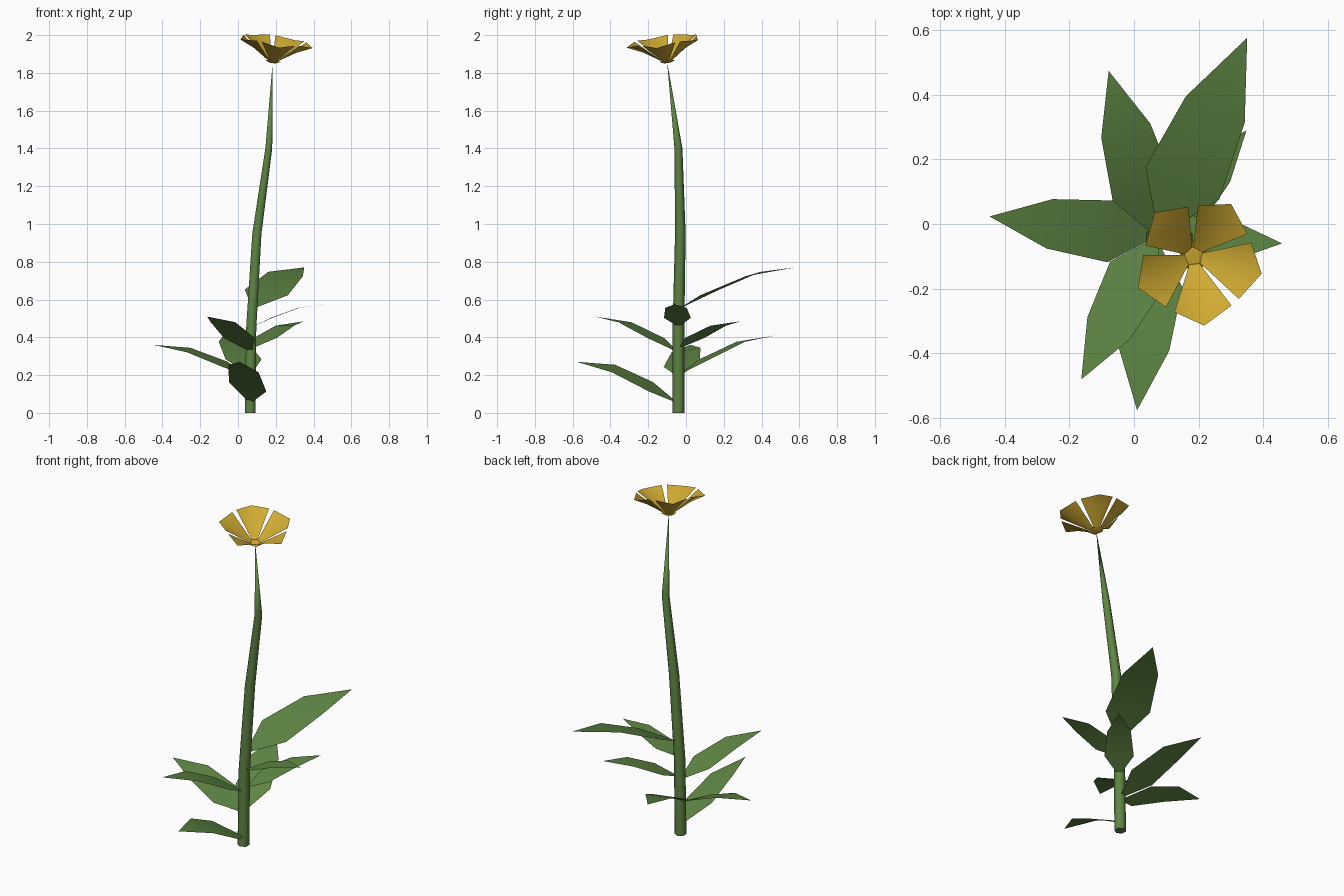
import bpy, bmesh, math
from mathutils import Vector, Matrix

cube = bpy.data.objects.get("Cube")
if cube:
    bpy.data.objects.remove(cube, do_unlink=True)


def material(name, rgb):
    m = bpy.data.materials.new(name)
    m.use_nodes = True
    m.diffuse_color = (*rgb, 1)
    m.node_tree.nodes["Principled BSDF"].inputs["Base Color"].default_value = (*rgb, 1)
    return m


green = material("leaf green", (0.112, 0.235, 0.057))
yellow = material("petal yellow", (0.64, 0.41, 0.033))


def build(name, verts, faces, mat, smooth=True):
    mesh = bpy.data.meshes.new(name)
    mesh.from_pydata(verts, [], faces)
    mesh.materials.append(mat)
    for p in mesh.polygons:
        p.use_smooth = smooth
    obj = bpy.data.objects.new(name, mesh)
    bpy.context.collection.objects.link(obj)
    return obj


# Stem: six-sided tapering tube through a few centres, ending in a point
SIDES = 6
path = [(0.064, -0.04, 0, 0.032), (0.07, -0.04, 0.45, 0.031),
        (0.1, -0.03, 0.95, 0.028), (0.163, -0.04, 1.4, 0.021)]
verts, faces = [], []
for x, y, z, r in path:
    for i in range(SIDES):
        a = math.tau * i / SIDES + math.pi / 2
        verts.append((x + r * math.cos(a), y + r * math.sin(a), z))
for k in range(len(path) - 1):
    for i in range(SIDES):
        j = (i + 1) % SIDES
        a, b = k * SIDES, (k + 1) * SIDES
        faces.append((a + i, a + j, b + j, b + i))
top = len(verts)
verts.append((0.184, -0.1, 1.86))
faces += [(top - SIDES + i, top - SIDES + (i + 1) % SIDES, top) for i in range(SIDES)]
faces.append(tuple(reversed(range(SIDES))))
stem = build("stem", verts, faces, green)
bpy.context.view_layer.objects.active = stem
stem.select_set(True)
bpy.ops.object.shade_smooth_by_angle(angle=math.radians(65))
stem.select_set(False)


# Leaves: pointed blades that rise and arch away from the stem
def leaf(name, base_z, heading, length, rise, roll):
    origin = Vector((0.065 + 0.02 * base_z, -0.04, base_z))
    turn = Matrix.Rotation(math.radians(heading), 3, "Z")
    pts = [(0, 0, 0)]
    for along, half, up in ((0.27, 0.185, 0.4), (0.64, 0.148, 0.84)):
        for side in (-1, 1):
            w = side * half * length
            pts.append((along * length, w, up * rise + roll * w))
    pts.append((length, 0, rise))
    build(name, [origin + turn @ Vector(p) for p in pts],
          [(0, 1, 2), (1, 3, 4, 2), (3, 5, 4)], green)


leaf("leaf_front", 0.05, -96, 0.54, 0.22, -0.25)
leaf("leaf_right", 0.19, 173, 0.52, 0.17, -0.15)
leaf("leaf_back", 0.2, 106, 0.535, 0.21, 0)
leaf("leaf_front_right", 0.32, -118, 0.5, 0.19, 0)
leaf("leaf_back_left", 0.34, 50, 0.43, 0.145, 0)
leaf("leaf_left", 0.455, -3, 0.385, 0.12, 0)
leaf("leaf_large_back", 0.55, 66, 0.675, 0.22, 0.12)

# Flower head, tilted toward the front left
tilt = Matrix.Rotation(math.atan(0.19), 3, Vector((1, 1, 0)))
head = Vector((0.184, -0.1, 1.86))


def polar(r, degrees, h):
    a = math.radians(degrees)
    return head + tilt @ Vector((r * math.cos(a), r * math.sin(a), h))


for n in range(5):
    c = -12 + 72 * n
    pts = [polar(0.026, c - 34, 0.003), polar(0.026, c + 34, 0.003),
           polar(0.174, c - 31, 0.118), polar(0.174, c + 31, 0.118),
           polar(0.204, c, 0.105), polar(0.12, c, 0.066)]
    build("petal_%d" % (n + 1), pts,
          [(0, 5, 1), (0, 2, 5), (1, 5, 3), (2, 4, 5), (4, 3, 5)], yellow)

# Flower centre: small five-sided cup with a wider rim beneath
rings = [(0.024, 0.006), (0.044, 0.002), (0.022, -0.006)]
verts = [polar(r, 24 + 72 * i, h) for r, h in rings for i in range(5)]
faces = [tuple(range(5)), tuple(reversed(range(10, 15)))]
for k in (0, 5):
    for i in range(5):
        j = (i + 1) % 5
        faces.append((k + 5 + i, k + 5 + j, k + j, k + i))
build("flower_centre", verts, faces, yellow, False)
